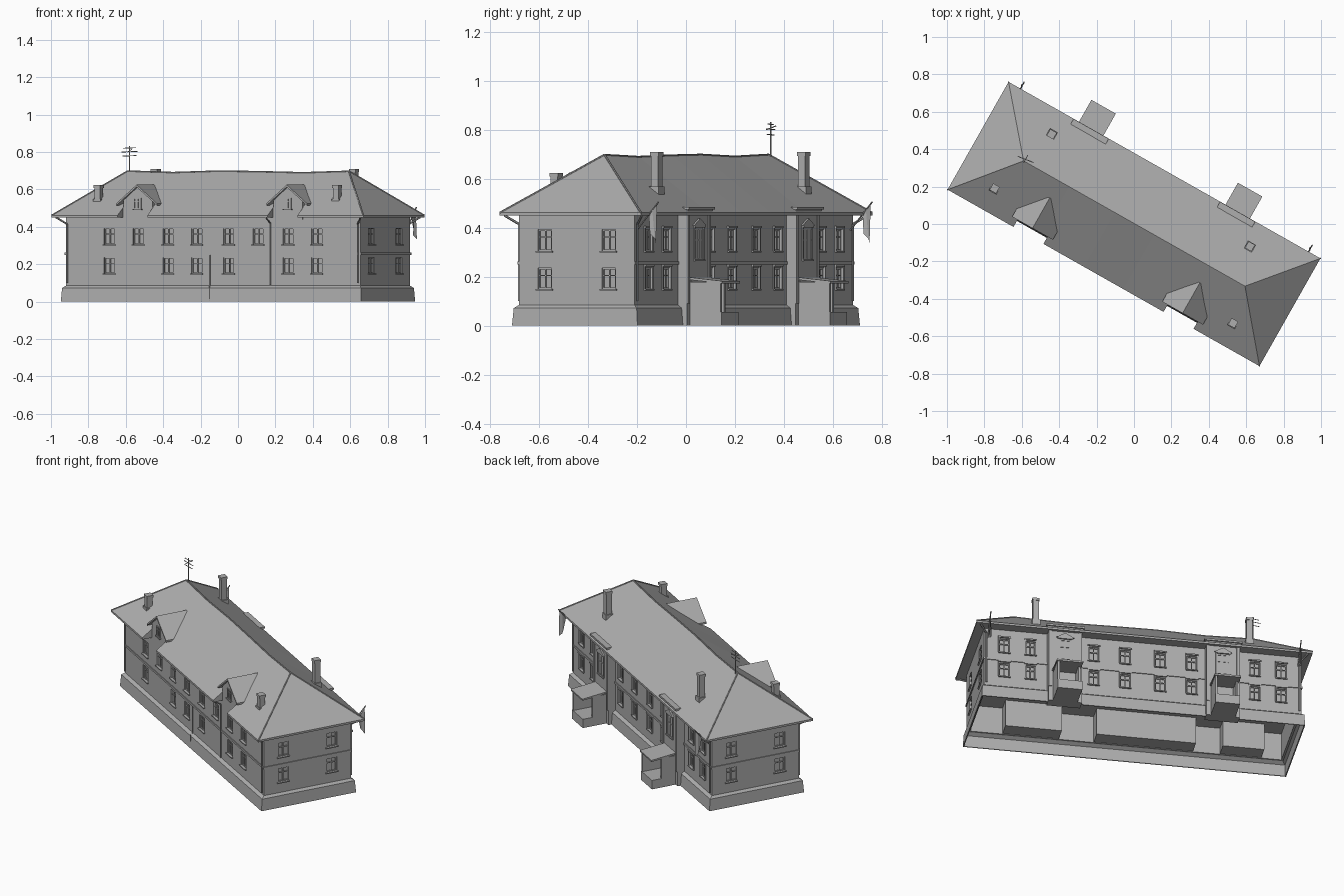
import bpy, bmesh, math
from mathutils import Vector, Matrix

if "Cube" in bpy.data.objects:
    bpy.data.objects.remove(bpy.data.objects["Cube"])

ROT = math.radians(-29.5)          # the house stands diagonally in its frame
A, B = 0.905, 0.27                 # wall half length / half depth
parts = {}

def bm_of(name):
    if name not in parts:
        parts[name] = bmesh.new()
    return parts[name]

def box(name, p, q):
    p, q = Vector(p), Vector(q)
    d = q - p
    m = Matrix.Translation((p + q) / 2) @ Matrix.Diagonal((abs(d.x), abs(d.y), abs(d.z), 1))
    bmesh.ops.create_cube(bm_of(name), size=1, matrix=m)

def rod(name, p, q, r=0.004, n=6):
    p, q = Vector(p), Vector(q)
    d = q - p
    m = Matrix.Translation((p + q) / 2) @ d.to_track_quat('Z', 'Y').to_matrix().to_4x4()
    bmesh.ops.create_cone(bm_of(name), cap_ends=True, segments=n, radius1=r,
                          radius2=r, depth=d.length, matrix=m)

def prism(name, prof, v0, v1):
    """Extrude a (u, z) outline from depth v0 to v1."""
    bm = bm_of(name)
    a = [bm.verts.new((u, v0, z)) for u, z in prof]
    b = [bm.verts.new((u, v1, z)) for u, z in prof]
    n = len(prof)
    fs = [bm.faces.new(a), bm.faces.new(b[::-1])]
    for i in range(n):
        fs.append(bm.faces.new((a[i], b[i], b[(i + 1) % n], a[(i + 1) % n])))
    bmesh.ops.recalc_face_normals(bm, faces=fs)

def ring(name, prof):
    """Closed (half length, half depth, z) section swept round the four corners."""
    bm = bm_of(name)
    n = len(prof)
    loops = [[bm.verts.new((sx * a, sy * b, z)) for a, b, z in prof]
             for sx, sy in ((1, 1), (-1, 1), (-1, -1), (1, -1))]
    fs = [bm.faces.new((loops[k][i], loops[(k + 1) % 4][i],
                        loops[(k + 1) % 4][(i + 1) % n], loops[k][(i + 1) % n]))
          for k in range(4) for i in range(n)]
    bmesh.ops.recalc_face_normals(bm, faces=fs)

# wall frames: (along, outward, height) -> house coordinates
WALLS = {
    'front': lambda s, d, z: (s, -B - d, z),
    'back': lambda s, d, z: (s, B + d, z),
    'right': lambda s, d, z: (A + d, s, z),
    'left': lambda s, d, z: (-A - d, s, z),
}

def window(side, s, z0, z1, w=0.064, off=0.0, cut=True, lintel=False):
    f = WALLS[side]
    def b(name, s0, s1, d0, d1, za, zb):
        box(name, f(s + s0, off + d0, za), f(s + s1, off + d1, zb))
    h, t = w / 2, 0.005
    if cut:
        b('window_cutter', -h, h, -0.014, 0.03, z0, z1)
        d0, d1 = -0.012, -0.006
    else:
        d0, d1 = -0.002, 0.003
    for x in (-h, -t / 2, h - t):
        b('window_frames', x, x + t, d0, d1, z0, z1)
    for z in (z0, z0 + (z1 - z0) * 0.62, z1 - t):
        b('window_frames', -h, h, d0, d1, z, z + t)
    b('window_sills', -h - 0.006, h + 0.006, -0.005, 0.009, z0 - 0.006, z0)
    if lintel:
        b('window_lintels', -h - 0.008, h + 0.008, -0.004, 0.009, z1 + 0.006, z1 + 0.014)
        for x in (-h - 0.007, h):
            b('window_lintels', x, x + 0.007, -0.004, 0.005, z0, z1 + 0.006)

# plinth: thin hollow ring
ring('plinth', [(0.922, 0.294, 0), (0.918, 0.288, 0.072), (0.905, 0.27, 0.085),
                (0.895, 0.26, 0.085), (0.914, 0.286, 0.07), (0.916, 0.288, 0)])

# main walls, hollow inside the ground floor, and belt course
box('walls', (-A, -B, 0.082), (A, B, 0.452))
box('cavity_cutter', (-A + .018, -B + .018, 0), (A - .018, B - .018, 0.25))
ring('belt_course', [(A + .005, B + .005, .25), (A + .005, B + .005, .262),
                     (A - .005, B - .005, .262), (A - .005, B - .005, .25)])

# ground-floor rooms along the front, open to below between them
for u0, u1 in ((.385, .70), (-.19, .18), (-.38, -.19), (-.77, -.54)):
    box('room_partitions', (u0, -.166, .085), (u1, -.16, .252))
    box('room_floors', (u0, -.262, .085), (u1, -.16, .091))
    for u in (u0, u1):
        box('room_partitions', (u - .003, -.262, .085), (u + .003, -.16, .252))

# windows on all four sides
LOW, UP = (0.15, 0.235), (0.305, 0.392)
for i, s in enumerate((-.637, -.459, -.277, -.1, .096, .277, .461, .637)):
    window('front', s, *UP)
    if i not in (1, 5):
        window('front', s, *LOW)
for k in (-1, 1):
    for s in (0.1, 0.28, 0.64, 0.79):
        window('back', k * s, *UP, w=0.056, lintel=True)
        window('back', k * s, *LOW, w=0.056, lintel=True)
    for side in ('left', 'right'):
        window(side, k * 0.15, *UP)
        window(side, k * 0.15, *LOW)

# hipped roof with a slightly wavy ridge and a flat soffit
bm = bm_of('main_roof')
RA, RB, ZB, ZE = 0.958, 0.331, 0.449, 0.461
us = (-0.68, -0.4, -0.12, 0.12, 0.4, 0.68)
zs = (0.698, 0.69, 0.698, 0.695, 0.689, 0.697)
ridge = [bm.verts.new((u, 0.003, z)) for u, z in zip(us, zs)]
def eave(y, z):
    return [bm.verts.new((u, y, z)) for u in (-RA,) + us[1:-1] + (RA,)]
ft, bt, fb, bb = eave(-RB, ZE), eave(RB, ZE), eave(-RB, ZB), eave(RB, ZB)
for i in range(5):
    for p, q in ((ft, ridge), (ridge, bt), (bt, bb), (bb, fb), (fb, ft)):
        bm.faces.new((p[i], p[i + 1], q[i + 1], q[i]))
for i in (0, -1):
    bm.faces.new((ft[i], ridge[i], bt[i]))
    bm.faces.new((ft[i], bt[i], bb[i], fb[i]))
bmesh.ops.recalc_face_normals(bm, faces=bm.faces)

# hip and ridge cappings
for sx in (-1, 1):
    for sy in (-1, 1):
        rod('ridge_caps', (sx * RA, sy * RB, ZE), (sx * 0.68, 0.003, 0.698), 0.004)
for i in range(5):
    rod('ridge_caps', (us[i], 0.003, zs[i]), (us[i + 1], 0.003, zs[i + 1]), 0.004)

# front dormers, flush with the wall and breaking the eave
for u in (-0.461, 0.461):
    box('eave_cutter', (u - 0.092, -0.36, 0.40), (u + 0.092, -B, 0.60))
    prism('dormer_bodies', [(u - .09, .44), (u + .09, .44), (u + .09, .54), (u, .614), (u - .09, .54)], -B - 0.002, -0.11)
    for k in (-1, 1):
        prism('dormer_roofs', [(u, .613), (u, .625), (u + k * .125, .525), (u + k * .125, .514)], -0.287, -0.10)
    window('front', u, 0.495, 0.555, w=0.044, off=0.004, cut=False)

# chimneys: (x, y of the top view), foot and top heights
for x, y, z0, z1 in ((-.44, .48, .5, .705), (.62, -.12, .5, .705), (-.745, .19, .48, .62), (.53, -.53, .48, .62)):
    u, v = Matrix.Rotation(-ROT, 2) @ Vector((x, y))
    r = 0.017
    box('chimneys', (u - r, v - r, z0), (u + r, v + r, z1))
    box('chimneys', (u - r - .006, v - r - .006, z0), (u + r + .006, v + r + .006, z0 + 0.068))
    box('chimneys', (u - r - .003, v - r - .003, z1 - 0.012), (u + r + .003, v + r + .003, z1 + 0.003))

# rear stair bays with porches
for u in (-0.45, 0.45):
    box('stair_bays', (u - .095, B - .02, 0), (u + .095, .313, .472))
    box('bay_roofs', (u - .108, .22, .474), (u + .108, .330, .485))
    box('bay_roofs', (u - .102, .20, .455), (u + .102, .322, .474))
    window('back', u, 0.27, 0.395, w=0.07, off=0.043, cut=False, lintel=True)
    prism('bay_pediments', [(u - .05, .409), (u + .05, .409), (u, .438)], .31, .322)
    for k in (-1, 1):
        box('bay_pilasters', (u + k * .095, .31, .09), (u + k * .078, .318, .455))
    box('entrance_doors', (u - .035, .31, .05), (u + .035, .317, .155))
    # porch: floor block, one full side wall, one short side wall, sloping roof
    box('porch_floors', (u - .07, .31, 0), (u + .07, .46, .055))
    box('porch_walls', (u + .058, .31, 0), (u + .07, .457, .178))
    box('porch_walls', (u - .07, .31, 0), (u - .058, .40, .18))
    bmesh.ops.create_cube(bm_of('porch_roofs'), size=1, matrix=Matrix.Translation((u, .388, .185))
                          @ Matrix.Rotation(-0.1, 4, 'X') @ Matrix.Diagonal((.15, .155, .01, 1)))

# drainpipes with elbows at the eaves
for sx in (-1, 1):
    for sy in (-1, 1):
        x, y = sx * (A - .012), sy * (B + .008)
        rod('drainpipes', (x, y, .10), (x, y, .415), 0.005)
        rod('drainpipes', (x, y, .415), (sx * .935, sy * .322, .45), 0.005)
rod('drainpipes', (.354, -B - .006, .09), (.354, -B - .006, .42), 0.004)
rod('drainpipes', (.354, -B - .006, .42), (.354, -.325, .45), 0.004)
rod('drainpipes', (-.01, -.291, 0), (-.01, -.291, .08), 0.003)
rod('drainpipes', (-.02, -B - .002, .08), (-.02, -B - .002, .255), 0.003)

# flags on the rear corners
for u in (-0.885, 0.885):
    rod('flag_poles', (u, B, .39), (u, .372, .505), 0.0035)
    bm = bm_of('flags')
    top = [(0.0, .365, .493), (.004, .345, .47), (-.004, .325, .447)]
    low = [(.008, .364, .335), (-.008, .35, .355), (.006, .335, .375)]
    t, l = ([bm.verts.new((u + a, b, c)) for a, b, c in row] for row in (top, low))
    for i in range(2):
        bm.faces.new((t[i], t[i + 1], l[i + 1], l[i]))

# roof antenna
au, av = -0.675, 0.015
rod('antenna', (au, av, .69), (au, av, .832), 0.003)
for z, h in ((.82, .035), (.80, .045), (.778, .04)):
    rod('antenna', (au - h, av - .006, z), (au + h, av + .006, z + .003), 0.0022)
rod('antenna', (au, av - .02, .80), (au, av + .025, .815), 0.0022)

# turn every collected part into an object in one mid-grey
grey = bpy.data.materials.new('mid_grey')
grey.diffuse_color = (0.42, 0.42, 0.42, 1)
grey.use_nodes = True
grey.node_tree.nodes["Principled BSDF"].inputs["Base Color"].default_value = grey.diffuse_color
objs = {}
for name, bm in parts.items():
    me = bpy.data.meshes.new(name)
    bm.to_mesh(me)
    bm.free()
    me.materials.append(grey)
    ob = bpy.data.objects.new(name, me)
    ob.rotation_euler.z = ROT
    bpy.context.collection.objects.link(ob)
    objs[name] = ob

# cut the hollow, the window recesses and the eave gaps under the dormers
for target, cutter in (('walls', 'window_cutter'), ('walls', 'cavity_cutter'), ('main_roof', 'eave_cutter')):
    mod = objs[target].modifiers.new('cut', 'BOOLEAN')
    mod.operation, mod.solver, mod.object = 'DIFFERENCE', 'EXACT', objs[cutter]
    objs[cutter].hide_render = True
    objs[cutter].display_type = 'WIRE'
